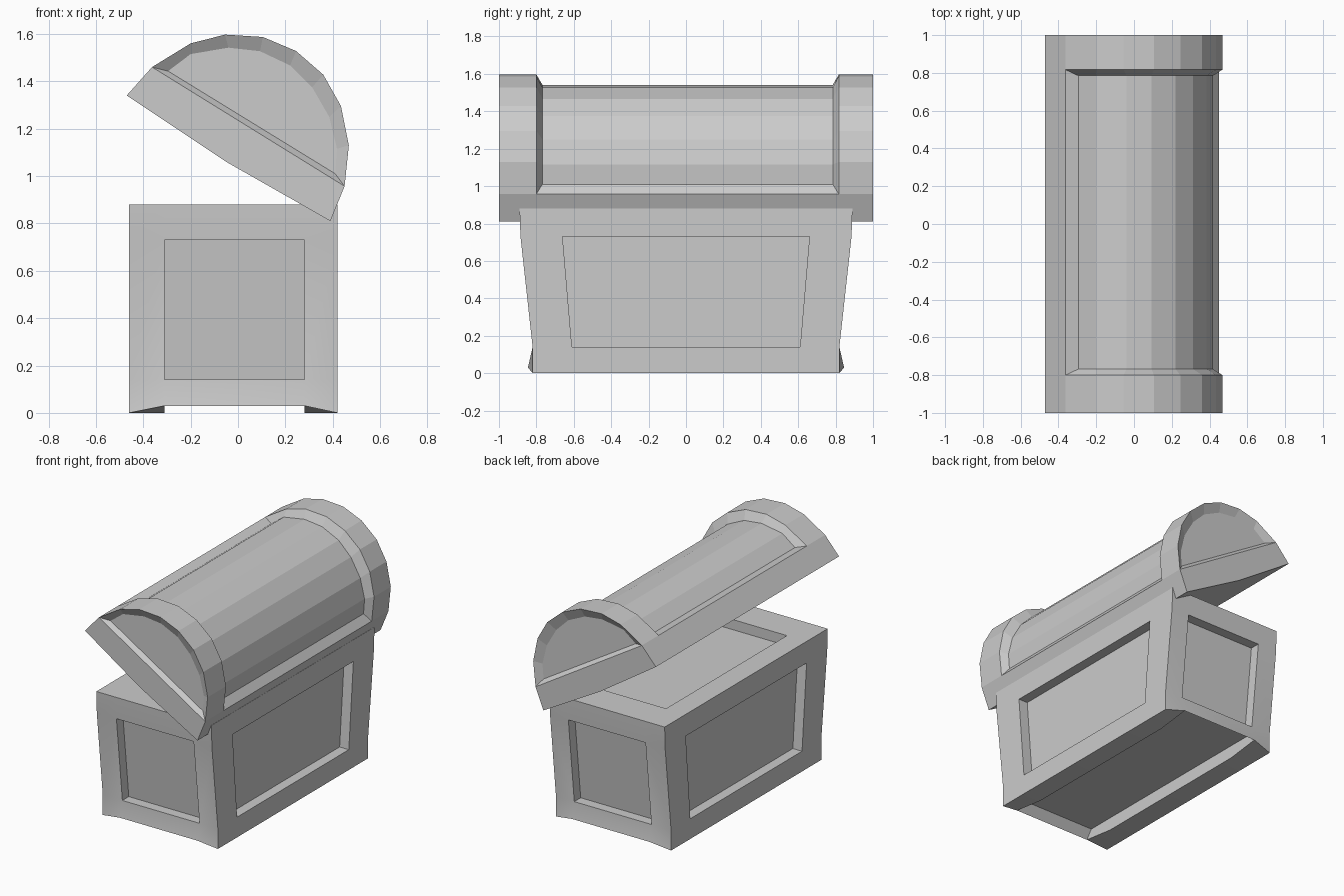
import bpy, bmesh, math
from mathutils import Vector

if "Cube" in bpy.data.objects:
    bpy.data.objects.remove(bpy.data.objects["Cube"])


def finish(name, bm):
    bmesh.ops.remove_doubles(bm, verts=bm.verts, dist=0.0005)
    bmesh.ops.recalc_face_normals(bm, faces=bm.faces)
    me = bpy.data.meshes.new(name)
    bm.to_mesh(me)
    bm.free()
    ob = bpy.data.objects.new(name, me)
    bpy.context.collection.objects.link(ob)
    return ob


def loft(bm, rings, close=lambda s: True, caps=True):
    """Join rings of points; close(s) tells whether strip s also gets its last-to-first face."""
    vs = [[bm.verts.new(p) for p in r] for r in rings]
    for s, (a, b) in enumerate(zip(vs, vs[1:])):
        n = len(a)
        for i in range(n if close(s) else n - 1):
            j = (i + 1) % n
            bm.faces.new((a[i], a[j], b[j], b[i]))
    if caps:
        bm.faces.new(vs[0])
        bm.faces.new(vs[-1])


# Chest box: a 3x3x3 lattice shell, tapered downwards with an arched channel underneath
XS = (-0.46, -0.31, 0.28, 0.42)
ZS = (0, 0.14, 0.73, 0.88)
Y_OUT = (0.82, 0.82, 0.885, 0.89)
Y_IN = (0.61, 0.61, 0.66, 0.66)


def lattice(i, j, k, runner=False):
    y = (Y_OUT if j in (0, 3) else Y_IN)[k] * (-1 if j < 2 else 1)
    z = ZS[k]
    if k == 0 and i in (1, 2):
        if j in (0, 3):
            y *= 0.845 / 0.82
            z = 0.03
        else:
            z = 0 if runner else 0.09
            y *= 0.8 / 0.61 if not runner else 1
    return XS[i], y, z


bm = bmesh.new()
panels = []
for axis in range(3):
    for side in (0, 3):
        for u in range(3):
            for v in range(3):
                runner = (axis, side) == (2, 0) and u != 1
                quad = []
                for du, dv in ((0, 0), (1, 0), (1, 1), (0, 1)):
                    idx = [u + du, v + dv]
                    idx.insert(axis, side)
                    quad.append(bm.verts.new(lattice(*idx, runner)))
                f = bm.faces.new(quad)
                if u == v == 1 and (axis, side) != (2, 0):
                    d = Vector((0, 0, 0))
                    d[axis] = 0.07 if side == 0 else -0.07
                    panels.append((f, d))

# Channel walls between the two side runners
for i in (1, 2):
    rim = [lattice(i, j, 0, True) for j in range(4)]
    roof = [lattice(i, j, 0) for j in (2, 1)]
    bm.faces.new([bm.verts.new(p) for p in rim + roof])

# Sunken panels on the four sides and the top
for f, d in panels:
    new = bmesh.ops.extrude_discrete_faces(bm, faces=[f])["faces"][0]
    bmesh.ops.translate(bm, verts=new.verts, vec=d)
box = finish("chest_box", bm)
bpy.context.view_layer.objects.active = box
box.select_set(True)
bpy.ops.object.shade_smooth_by_angle(angle=math.radians(30))
box.select_set(False)

# Lid dome: raised end bands, slimmer barrel between them, bevelled and recessed end caps
OUTER = [(-.363, 1.46), (-.2, 1.56), (-.055, 1.597), (.105, 1.587), (.245, 1.528),
         (.36, 1.428), (.435, 1.295), (.468, 1.13), (.45, .957)]
INNER = [(-.295, 1.443), (-.2, 1.515), (-.04, 1.542), (.093, 1.527), (.22, 1.467),
         (.313, 1.375), (.385, 1.25), (.418, 1.115), (.41, 1.01)]
band = [OUTER[0]] + OUTER + [OUTER[-1]]
barrel = [OUTER[0]] + INNER + [OUTER[-1]]
cap = [INNER[0]] + INNER + [INNER[-1]]
sections = [(-.97, cap), (-1, band), (-.80, band), (-.768, barrel),
            (.785, barrel), (.817, band), (1, band), (.97, cap)]
bm = bmesh.new()
loft(bm, [[(x, y, z) for x, z in prof] for y, prof in sections],
     close=lambda s: s in (0, len(sections) - 2))

# Lid rim under the dome, tilted open, joined to it along the shared edges
RIM = [(-.363, 1.46), (-.47, 1.34), (-.05, 1.06), (.39, .81), (.45, .957)]
ys = [y for y, _ in sections[1:-1]]
loft(bm, [[(x, y, z) for x, z in RIM] for y in ys], close=lambda s: False, caps=False)
for y in (-1, 1):
    bm.faces.new([bm.verts.new((x, y, z)) for x, z in RIM])
bmesh.ops.dissolve_degenerate(bm, edges=bm.edges, dist=0.0005)
finish("lid", bm)
